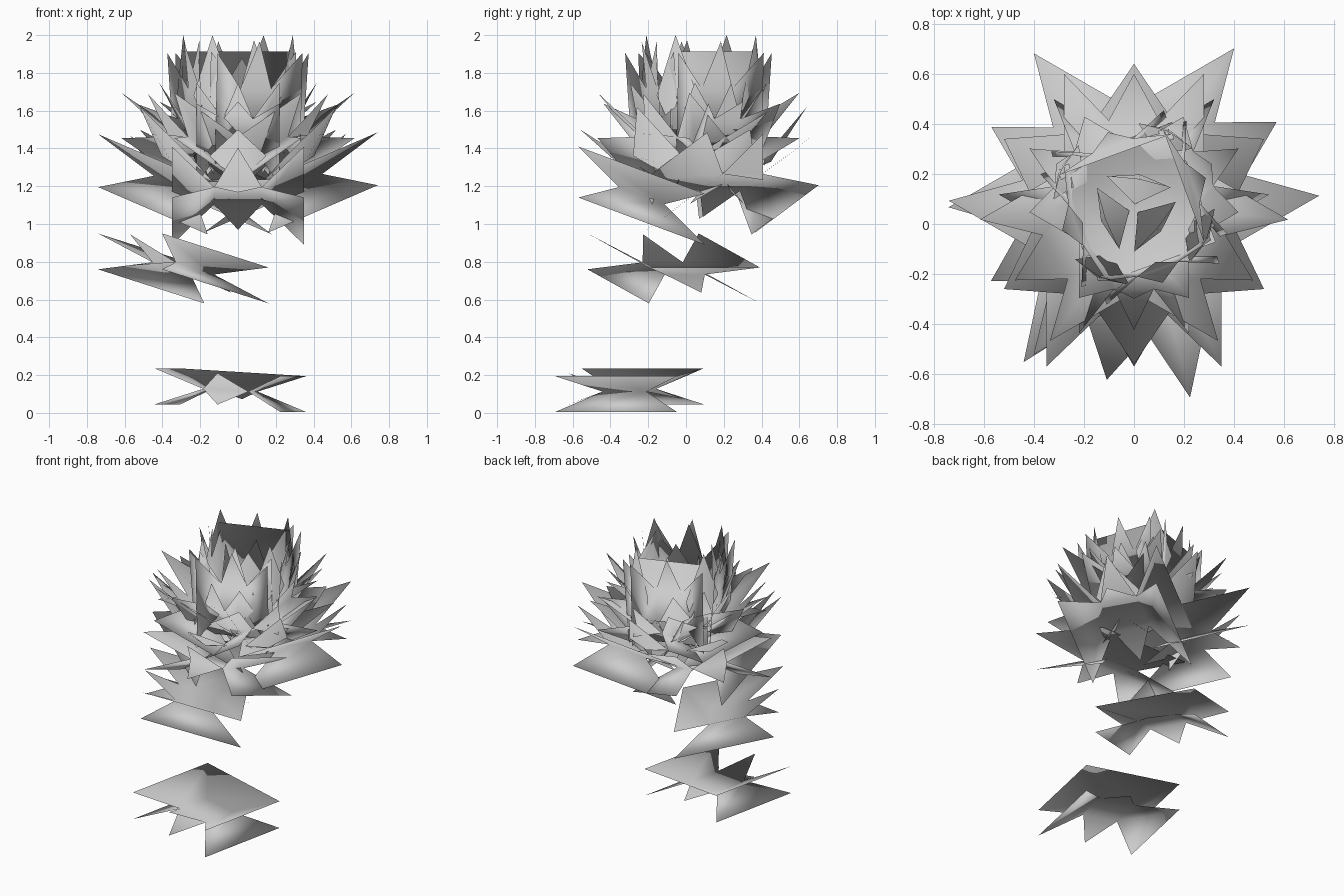
import bpy
from math import sin, cos, radians
from mathutils import Vector

if "Cube" in bpy.data.objects:
    bpy.data.objects.remove(bpy.data.objects["Cube"])

UP = Vector((0, 0, 1))


def build(name, verts, faces, normals=None):
    me = bpy.data.meshes.new(name)
    me.from_pydata([tuple(v) for v in verts], [], faces)
    me.update()
    ob = bpy.data.objects.new(name, me)
    bpy.context.collection.objects.link(ob)
    for p in me.polygons:
        p.use_smooth = True
    if normals:      # soft foliage shading: normals fan outward
        me.normals_split_custom_set_from_vertices([tuple(n.normalized()) for n in normals])
    return ob


# Folded petal: dished upper plate notched at its outer end, two drooping side
# wings, and pointed flaps rising and falling from the outer end
def petal(name, c, az, tilt, hr, ht, h, roll=0.0, tip=1.0, core=0.36, upright=True, notched=True):
    a, e = radians(az), radians(tilt)
    out = Vector((cos(a), sin(a), 0))
    side = Vector((-sin(a), cos(a), roll))
    if upright:      # offsets straight up, slope along the outward axis
        r_ax, n_ax = out + UP * (sin(e) / cos(e)), UP
    else:
        r_ax, n_ax = out * cos(e) + UP * sin(e), UP * cos(e) - out * sin(e)

    def P(r, t, n):
        return Vector(c) + r_ax * r * hr + side * t * ht + n_ax * n * h

    quad = [(-1, -1), (1, -1), (1, 1), (-1, 1)]
    v = [P(r, t, 1) for r, t in quad]                       # 0-3 upper corners
    v += [P(r, t, -1) for r, t in quad]                     # 4-7 lower corners
    v += [P(r * core, t * core, 0.0) for r, t in quad]      # 8-11 core
    v += [P(tip, 0, -0.8), P(-0.9, 0, -0.5), P(tip, 0, 0.95)]  # 12-14 flap tips
    f = [(8, 9, 10, 11), (0, 1, 9, 8), (2, 3, 11, 10), (3, 0, 8, 11),
         (4, 5, 9, 8), (6, 7, 11, 10), (9, 12, 10), (11, 13, 8)]
    f.append((9, 10, 14) if notched else (1, 2, 10, 9))
    nr = [out * (0.5 * r + 0.1) + side * t * 0.3 + UP * 0.75 for r, t in quad]
    nr += [out * r * 0.6 + side * t * 0.6 - UP * 0.1 for r, t in quad]
    nr += [out * (0.4 * r + 0.2) + UP * 0.7 for r, t in quad]
    nr += [out + UP * 0.2, UP - out * 0.5, out + UP * 0.5]
    return build(name, v, f, nr)


# Pointed kite petal, creased along its middle
def kite(name, c, az, r0, z0, r1, z1, r2, z2, w):
    a = radians(az)
    out = Vector((cos(a), sin(a), 0))
    side = Vector((-sin(a), cos(a), 0))
    P = lambda r, t, z: Vector((c[0], c[1], 0)) + out * r + side * t + UP * z
    v = [P(r0, 0, z0), P(r1, w, z1), P(r2, 0, z2), P(r1, -w, z1), P(r1 + 0.03, 0, z1 - 0.03)]
    nr = [out + UP * 0.6 + side * s for s in (0, 0.4, 0, -0.4, 0)]
    return build(name, v, [(1, 4, 0), (2, 4, 1), (4, 3, 0), (4, 2, 3)], nr)


# Separate lower leaves
petal("bottom_leaf", (-0.04, -0.30, 0.12), 258, 0, 0.33, 0.34, 0.095, roll=-0.06)
petal("middle_leaf", (-0.29, -0.065, 0.765), 210, 15.5, 0.325, 0.34, 0.095)

# Outer ring of three wide petals
petal("outer_petal_right", (0.28, 0.24, 1.22), 30, 20.5, 0.335, 0.34, 0.14)
petal("outer_petal_left", (-0.28, 0.22, 1.21), 150, 20.5, 0.335, 0.34, 0.14)
petal("outer_petal_front", (0, -0.235, 1.15), 270, 20.5, 0.335, 0.35, 0.135)

# Second ring, steeper and turned between the first
for i in range(3):
    az = 90 + 120 * i
    a = radians(az)
    petal("second_petal_%d" % i, (0.26 * cos(a), 0.05 + 0.26 * sin(a), 1.40),
          az, 31, 0.29, 0.28, 0.12)

# Third ring, narrower and standing
for i in range(3):
    az = 30 + 120 * i
    a = radians(az)
    petal("third_petal_%d" % i, (0.26 * cos(a), 0.06 + 0.26 * sin(a), 1.48),
          az, 52, 0.27, 0.22, 0.09, upright=False)

# Slim pointed petals between the rings
for i in range(6):
    kite("slim_petal_%d" % i, (0, 0.04), 30 + 60 * i, 0.15, 1.22,
         0.38, 1.36, 0.60, 1.50 + 0.12 * (i % 2), 0.15)

# Square inner cup of upright petals
C = Vector((0, 0.08, 0))
for i in range(4):
    az = 20 + 90 * i
    a = radians(az)
    d = 0.27 if i == 3 else 0.24
    petal("cup_petal_%d" % i, (d * cos(a), 0.08 + d * sin(a), 1.61),
          az, 86, 0.30, 0.24, 0.05, tip=1.2, upright=False, notched=i > 1)
    kite("cup_spike_%d" % i, C, az + 45, 0.22, 1.36, 0.30, 1.68, 0.32, 2.0, 0.12)
floor = []
for r, z in ((0.36, 1.50), (0.20, 1.42)):
    floor += [C + Vector((r * cos(radians(65 + 90 * i)), r * sin(radians(65 + 90 * i)), z))
              for i in range(4)]
build("cup_floor", floor, [(4, 5, 6, 7)] + [(i, (i + 1) % 4, 4 + (i + 1) % 4, 4 + i) for i in range(4)])

# Heart petals
for i in range(3):
    kite("heart_petal_%d" % i, (0, 0.06), 80 + 120 * i, 0.02, 1.42, 0.11, 1.66, 0.12, 1.88, 0.13)
